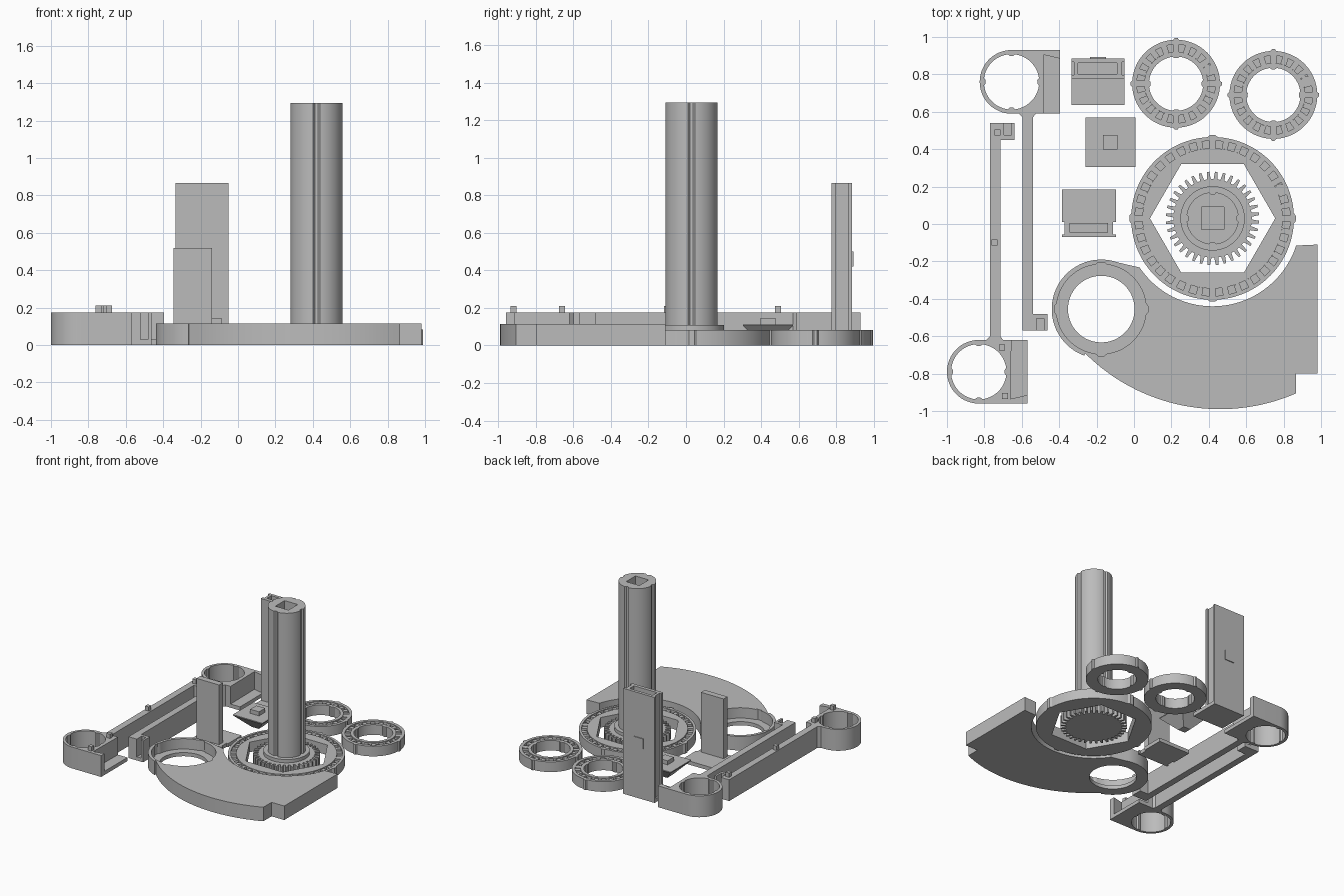
import bpy, bmesh
from math import sin, cos, pi, radians
from mathutils import Matrix

if "Cube" in bpy.data.objects:
    bpy.data.objects.remove(bpy.data.objects["Cube"])

grey = bpy.data.materials.new("plain_grey")
grey.use_nodes = True
COLOUR = (0.5, 0.5, 0.5, 1)
grey.diffuse_color = COLOUR
grey.node_tree.nodes["Principled BSDF"].inputs["Base Color"].default_value = COLOUR


def evaluated(obj):
    deps = bpy.context.evaluated_depsgraph_get()
    return bpy.data.meshes.new_from_object(obj.evaluated_get(deps))


def finish(name, mesh):
    """Link a mesh with clean normals, sharp-edged smoothing and the material."""
    bm = bmesh.new()
    bm.from_mesh(mesh)
    bmesh.ops.remove_doubles(bm, verts=bm.verts, dist=0.0002)
    bmesh.ops.recalc_face_normals(bm, faces=bm.faces)
    for f in bm.faces:
        f.smooth = True
    bm.to_mesh(mesh)
    bm.free()
    mesh.set_sharp_from_angle(angle=radians(30))
    mesh.materials.clear()
    mesh.materials.append(grey)
    obj = bpy.data.objects.new(name, mesh)
    bpy.context.collection.objects.link(obj)
    return obj


def prism(name, loops, z0, z1):
    """Extrude an outline (first loop) with holes (other loops) from z0 to z1."""
    curve = bpy.data.curves.new(name, "CURVE")
    curve.dimensions = "2D"
    curve.fill_mode = "BOTH"
    curve.extrude = (z1 - z0) / 2
    for loop in loops:
        spline = curve.splines.new("POLY")
        spline.points.add(len(loop) - 1)
        for p, (x, y) in zip(spline.points, loop):
            p.co = (x, y, 0, 1)
        spline.use_cyclic_u = True
    temp = bpy.data.objects.new("profile", curve)
    bpy.context.collection.objects.link(temp)
    mesh = evaluated(temp)
    bpy.data.objects.remove(temp)
    mesh.transform(Matrix.Translation((0, 0, (z0 + z1) / 2)))
    return finish(name, mesh)


def cut(obj, *cutters):
    name = obj.name
    for c in cutters:
        mod = obj.modifiers.new("cut", "BOOLEAN")
        mod.operation, mod.solver, mod.object = "DIFFERENCE", "EXACT", c
    mesh = evaluated(obj)
    for o in (obj, *cutters):
        bpy.data.objects.remove(o)
    return finish(name, mesh)


def arc(c, r, a0, a1, n=32):
    angles = [radians(a0 + (a1 - a0) * i / n) for i in range(n + 1)]
    return [(c[0] + r * cos(a), c[1] + r * sin(a)) for a in angles]


def circle(c, r, n=96, key=0):
    """Circle with four small keys standing out (or in, when negative)."""
    q, pts = n // 4, []
    for i in range(n):
        rr = r + (key if i % q in (0, 1, q - 1) else 0)
        a = 2 * pi * i / n
        pts.append((c[0] + rr * cos(a), c[1] + rr * sin(a)))
    return pts


def rect(x0, x1, y0, y1):
    return [(x0, y0), (x1, y0), (x1, y1), (x0, y1)]


def box(name, x0, x1, y0, y1, z0, z1):
    return prism(name, [rect(x0, x1, y0, y1)], z0, z1)


def waisted(x0, x1, y0, y1, n0, n1, d=0.014):
    """Rectangle with a shallow notch from y = n0 to n1 on both sides."""
    return [(x0, y0), (x1, y0), (x1, n0), (x1 - d, n0), (x1 - d, n1), (x1, n1),
            (x1, y1), (x0, y1), (x0, n1), (x0 + d, n1), (x0 + d, n0), (x0, n0)]


HUB = (0.42, 0.03)
LOBE = (-0.175, -0.455)
RING_H = 0.083

# Base plate with bearing seat
outline = arc((0.46, 0.03), 1.02, -66.6, -135)
outline += arc(LOBE, 0.265, 250, 70)
outline += arc(HUB, 0.47, 214, 342, 48)
outline += [(0.98, -0.11), (0.98, -0.80), (0.865, -0.80)]
plate = prism("base_plate", [outline, circle(LOBE, 0.178)], 0, 0.115)
cut(plate, prism("seat", [circle(LOBE, 0.24, key=0.01)], 0.03, 0.15))


# Bearings: grooved ring, rollers and filler plug
def bearing(name, c, outer, hole, g0, g1, count):
    body = prism(name, [circle(c, outer, 192, 0.01), hole], 0, RING_H)
    cut(body, prism("groove", [circle(c, g1), circle(c, g0)], 0.03, 0.12))
    bm = bmesh.new()
    mid, depth = (g0 + g1) / 2, g1 - g0
    for i in range(count):
        m = (Matrix.Translation((*c, 0.05)) @ Matrix.Rotation(2 * pi * i / count, 4, "Z")
             @ Matrix.Translation((mid, 0, 0)) @ Matrix.Diagonal((depth, 0.032, 0.05, 1)))
        bmesh.ops.create_cube(bm, size=1, matrix=m)
    mesh = bpy.data.meshes.new(name + "_rollers")
    bm.to_mesh(mesh)
    bm.free()
    finish(name + "_rollers", mesh)
    a = radians(24)
    spot = (c[0] + mid * cos(a), c[1] + mid * sin(a))
    prism(name + "_plug", [circle(spot, depth * 0.62, 24)], 0.04, RING_H - 0.003)


bearing("large_bearing", HUB, 0.435, arc(HUB, 0.335, 0, 300, 5), 0.375, 0.415, 36)
for label, c in (("rear_bearing", (0.225, 0.75)), ("side_bearing", (0.745, 0.69))):
    bearing(label, c, 0.235, circle(c, 0.145, key=-0.008), 0.17, 0.21, 20)

# Drive gear, flange and splined column
TEETH = 36
gear = []
for i in range(TEETH):
    for f, r in ((0, 0.21), (0.25, 0.21), (0.4, 0.25), (0.7, 0.25), (0.85, 0.21)):
        a = 2 * pi * (i + f) / TEETH
        gear.append((HUB[0] + r * cos(a), HUB[1] + r * sin(a)))
prism("drive_gear", [gear], 0, RING_H)
prism("gear_flange", [circle(HUB, 0.172)], RING_H, 0.11)
s = 0.06
socket = rect(HUB[0] - s, HUB[0] + s, HUB[1] - s, HUB[1] + s)
prism("column", [circle(HUB, 0.14, key=-0.012), socket], 0.11, 1.295)


# Arm halves: ring clamp, long bar and hooked end, mirrored in y
def arm(name, c, side):
    def place(pts):
        return [(c[0] + x, c[1] + side * y) for x, y in pts]

    shape = [(0.26, -0.17), (0.26, 0.17), (0.13, 0.17), (0.115, 0.19), (0.115, 1.24),
             (0.192, 1.24), (0.192, 1.33), (0.06, 1.33), (0.06, 0.19), (0.04, 0.17)]
    shape += arc((0, 0), 0.17, 90, 270)
    body = prism(name, [place(shape), circle(c, 0.148, key=-0.01)], 0, 0.175)
    pocket = [(0.175, 0.2), (0.17, -0.145), (0.3, -0.115), (0.3, 0.2)]
    slot = rect(0.135, 0.175, 1.265, 1.36)
    cut(body, prism("pocket", [place(pocket)], 0.03, 0.25),
        prism("slot", [place(slot)], 0.03, 0.25))


arm("front_arm", (-0.83, -0.79), 1)
arm("rear_arm", (-0.655, 0.76), -1)
for x, y in ((-0.73, 0.49), (-0.745, -0.10), (-0.705, -0.66), (-0.69, -0.92)):
    box("arm_peg", x - 0.016, x + 0.016, y - 0.016, y + 0.016, 0.17, 0.21)

# Tall hollow sleeve on a foot
box("sleeve_foot", -0.335, -0.05, 0.636, 0.885, 0, 0.03)
prism("sleeve", [waisted(-0.335, -0.05, 0.775, 0.885, 0.797, 0.865),
                 rect(-0.30, -0.09, 0.803, 0.86)], 0.03, 0.865)
box("sleeve_catch", -0.235, -0.15, 0.885, 0.892, 0.42, 0.5)

# Sliding insert on a foot
prism("insert_foot", [waisted(-0.385, -0.097, -0.07, 0.185, -0.055, 0.01)], 0, 0.03)
box("insert_blade", -0.345, -0.14, -0.045, 0.005, 0.03, 0.52)

# Tapered cap with square peg
bm = bmesh.new()
bmesh.ops.create_cone(bm, cap_ends=True, segments=4, radius1=0.045, radius2=0.187,
                      depth=0.105, matrix=Matrix.Translation((-0.127, 0.437, 0.0525))
                      @ Matrix.Rotation(pi / 4, 4, "Z"))
mesh = bpy.data.meshes.new("tapered_cap")
bm.to_mesh(mesh)
bm.free()
finish("tapered_cap", mesh)
box("cap_rim", -0.26, 0.007, 0.304, 0.57, 0.105, 0.112)
box("cap_peg", -0.167, -0.087, 0.397, 0.477, 0.11, 0.145)
